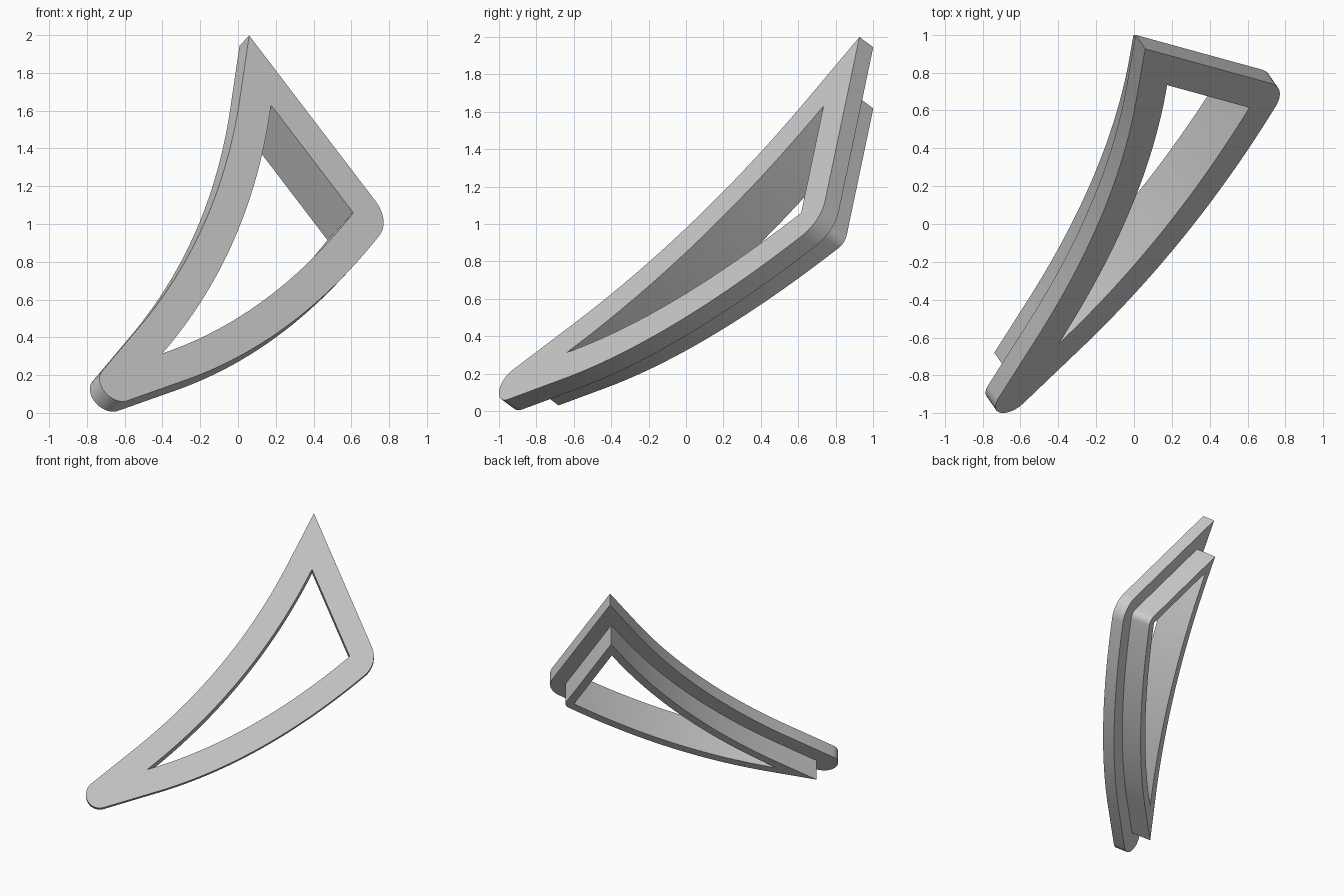
import bpy
import math
from mathutils import Vector, Matrix

cube = bpy.data.objects.get("Cube")
if cube:
    bpy.data.objects.remove(cube, do_unlink=True)

# One grey for everything
grey = bpy.data.materials.new("plain_grey")
grey.use_nodes = True
colour = (0.6, 0.6, 0.6, 1)
grey.diffuse_color = colour
grey.node_tree.nodes["Principled BSDF"].inputs["Base Color"].default_value = colour

# Tilted plane of the front face
normal = Vector((0.487, -0.703, 0.519)).normalized()
u_axis = Vector((-normal.y, normal.x, 0)).normalized()
v_axis = normal.cross(u_axis)
ORIGIN = normal * 0.415
placement = Matrix((u_axis, v_axis, normal)).transposed().to_4x4()


def on_plane(x, z):
    """Flat coordinates of the plane point with this x and z."""
    y = (normal.x * x + normal.z * z - ORIGIN.length) / -normal.y
    p = Vector((x, y, z))
    return Vector((p.dot(u_axis), p.dot(v_axis)))


def bezier(a, c, b, steps=24):
    return [a * (1 - t) ** 2 + c * 2 * t * (1 - t) + b * t * t
            for t in (i / steps for i in range(steps + 1))]


# Opening: a straight side and two bowed sides, clockwise
top, right, low = on_plane(0.175, 1.63), on_plane(0.61, 1.06), on_plane(-0.40, 0.315)
sides = [[top, right],
         bezier(right, on_plane(0.175, 0.51), low),
         bezier(low, on_plane(0.07, 0.86), top)]
opening = [p for side in sides for p in side[:-1]]


def outward(a, b):
    d = (b - a).normalized()
    return Vector((-d.y, d.x))


def corner(p, n1, n2, width, radius, steps=12):
    """Outer corner at an offset width, rounded by radius."""
    mid = (n1 + n2).normalized()
    centre = p + mid * (width - radius) / n1.dot(mid)
    if radius == 0:
        return [centre]
    sweep = n1.angle(n2)
    start = math.atan2(n1.y, n1.x)
    return [centre + radius * Vector((math.cos(start - sweep * i / steps),
                                      math.sin(start - sweep * i / steps)))
            for i in range(steps + 1)]


def outline(width, radii):
    """Opening pushed outwards; radii are for the right, low and top corners."""
    points = []
    for i, side in enumerate(sides):
        following = sides[(i + 1) % 3]
        for j in range(1, len(side) - 1):
            points.append(side[j] + outward(side[j - 1], side[j + 1]) * width)
        points += corner(side[-1], outward(side[-2], side[-1]),
                         outward(following[0], following[1]), width, radii[i])
    return points


def ring(name, outer, front, back):
    """Frame between the outer loop and the opening, spanning two depths."""
    curve = bpy.data.curves.new(name, "CURVE")
    curve.dimensions = "2D"
    curve.fill_mode = "BOTH"
    curve.extrude = (back - front) / 2
    for loop in (outer, opening):
        spline = curve.splines.new("POLY")
        spline.points.add(len(loop) - 1)
        for point, p in zip(spline.points, loop):
            point.co = (p.x, p.y, 0, 1)
        spline.use_cyclic_u = True
    obj = bpy.data.objects.new(name, curve)
    bpy.context.collection.objects.link(obj)
    obj.matrix_world = Matrix.Translation(ORIGIN - normal * (front + back) / 2) @ placement
    bpy.ops.object.select_all(action="DESELECT")
    obj.select_set(True)
    bpy.context.view_layer.objects.active = obj
    bpy.ops.object.convert(target="MESH")
    obj = bpy.context.object
    obj.data.materials.clear()
    obj.data.materials.append(grey)
    bpy.ops.object.shade_smooth_by_angle(angle=math.radians(30))


# Wide front flange and narrow rim behind it
ring("front_flange", outline(0.184, (0.184, 0.105, 0)), 0, 0.105)
ring("rear_rim", outline(0.066, (0.066, 0, 0)), 0.105, 0.28)
